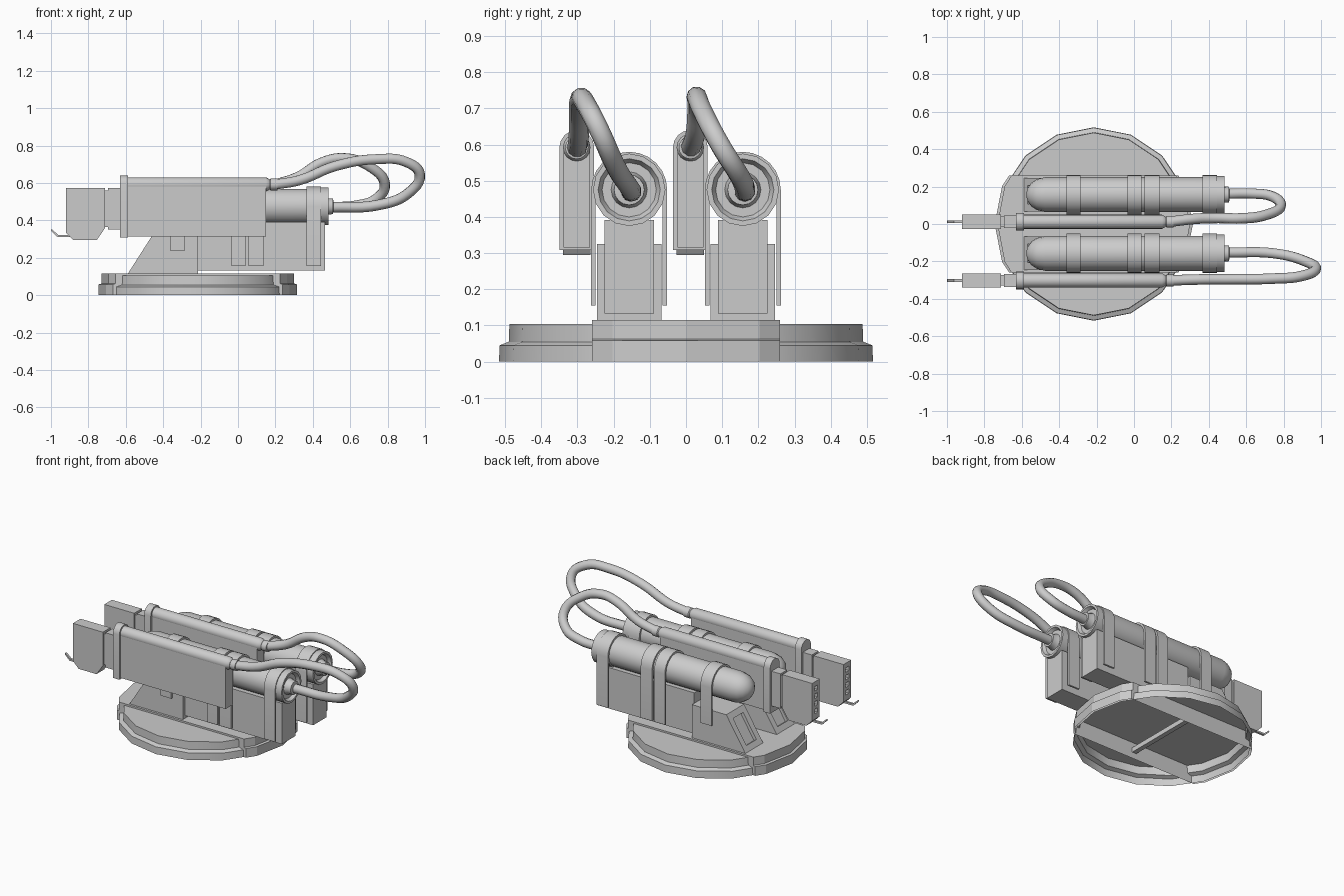
import bpy, bmesh
from math import pi, sin, cos, radians

if "Cube" in bpy.data.objects:
    bpy.data.objects.remove(bpy.data.objects["Cube"])

TANK_Z, TUBE_Z, GUN_Y = 0.475, 0.592, -0.145


def finish(name, bm, smooth=False, recalc=True):
    if recalc:
        bmesh.ops.recalc_face_normals(bm, faces=bm.faces)
    me = bpy.data.meshes.new(name)
    bm.to_mesh(me)
    bm.free()
    ob = bpy.data.objects.new(name, me)
    bpy.context.collection.objects.link(ob)
    if smooth:
        bpy.ops.object.select_all(action='DESELECT')
        ob.select_set(True)
        bpy.context.view_layer.objects.active = ob
        bpy.ops.object.shade_smooth_by_angle(angle=radians(35))
    return ob


def loft(name, rings, smooth=False, caps=(True, True)):
    """Skin a list of equal-length closed rings."""
    bm = bmesh.new()
    vs = [[bm.verts.new(p) for p in r] for r in rings]
    n = len(rings[0])
    for a, b in zip(vs, vs[1:]):
        for i in range(n):
            j = (i + 1) % n
            bm.faces.new((a[i], a[j], b[j], b[i]))
    if caps[0]:
        bm.faces.new(vs[0][::-1])
    if caps[1]:
        bm.faces.new(vs[-1])
    # rings counter-clockwise along the sweep already face outwards
    return finish(name, bm, smooth, recalc=all(caps))


def prism(name, pts, axis, lo, hi, smooth=False):
    put = {'x': lambda u, v, w: (w, u, v), 'y': lambda u, v, w: (u, w, v)}[axis]
    return loft(name, [[put(u, v, w) for u, v in pts] for w in (lo, hi)], smooth)


def box(name, x0, x1, y0, y1, z0, z1):
    return prism(name, [(x0, z0), (x1, z0), (x1, z1), (x0, z1)], 'y', y0, y1)


def lathe_x(name, profile, y, z, n=16):
    """Revolve (x, radius) points around a line along x."""
    rings = [[(x, y + r * cos(2 * pi * i / n), z + r * sin(2 * pi * i / n))
              for i in range(n)] for x, r in profile]
    return loft(name, rings, True)


def arch(y, z, r, foot, n=12):
    """Outline of an upside-down U, from one foot to the other."""
    arc = [(y + r * cos(pi * i / n), z + r * sin(pi * i / n)) for i in range(n + 1)]
    return [(y + r, foot)] + arc + [(y - r, foot)]


def hose(name, pts, y):
    cu = bpy.data.curves.new(name, 'CURVE')
    cu.dimensions = '3D'
    cu.bevel_depth, cu.bevel_resolution, cu.resolution_u = 0.028, 3, 6
    sp = cu.splines.new('BEZIER')
    sp.bezier_points.add(len(pts) - 1)
    for bp, (px, py, pz) in zip(sp.bezier_points, pts):
        bp.co = (px, y + py, pz)
        bp.handle_left_type = bp.handle_right_type = 'AUTO'
    ob = bpy.data.objects.new(name, cu)
    bpy.context.collection.objects.link(ob)


# Base: open-bottomed sixteen-sided dish with a stepped rim
CX = -0.215
loft("base_dish", [[(CX + r * cos(i * pi / 8), r * sin(i * pi / 8), z) for i in range(16)]
                   for r, z in ((0.517, 0), (0.515, 0.045), (0.49, 0.055), (0.488, 0.104))],
     True, (False, True))

# Raised band across the middle of the base
half = [(0.452, -0.26), (0.49, -0.203), (0.53, 0), (0.49, 0.203), (0.452, 0.26)]
outline = half + [(-x, -y) for x, y in half]
loft("base_band", [[(CX + x * s, y, z) for x, y in outline]
                   for s, z in ((1, 0), (1, 0.058), (0.972, 0.062), (0.972, 0.115))],
     False, (False, True))
box("base_crossbar", -0.235, -0.205, -0.26, 0.26, 0.04, 0.07)

LONG = [(0.19, GUN_Y, 0.59), (0.33, -0.14, 0.615), (0.52, -0.138, 0.69), (0.74, -0.135, 0.727),
        (0.9, -0.12, 0.712), (0.972, -0.085, 0.645), (0.91, -0.04, 0.545),
        (0.75, 0.0, 0.482), (0.5, 0.005, TANK_Z - 0.005)]
SHORT = [(0.19, GUN_Y, 0.59), (0.32, -0.13, 0.632), (0.45, -0.125, 0.71), (0.57, -0.127, 0.732),
         (0.7, -0.11, 0.69), (0.785, -0.06, 0.595), (0.74, -0.01, 0.515),
         (0.63, 0.006, 0.478), (0.5, 0.005, TANK_Z - 0.005)]

for side, c, path in (("front", -0.157, LONG), ("rear", 0.157, SHORT)):
    g = c + GUN_Y

    # Pedestal under the tank
    box(side + "_pedestal", -0.215, 0.465, c - 0.068, c + 0.068, 0.133, 0.392)

    # Sloped support block with a slot sunk into its slanted face
    wedge = prism(side + "_wedge", [(-0.59, 0.113), (-0.215, 0.113), (-0.215, 0.325), (-0.455, 0.325)],
                  'y', c - 0.089, c + 0.089)
    bm = bmesh.new()
    bm.from_mesh(wedge.data)
    bm.normal_update()
    slope = [f for f in bm.faces if f.normal.x < -0.5]
    bmesh.ops.inset_region(bm, faces=slope, thickness=0.055)
    bmesh.ops.inset_region(bm, faces=slope, thickness=0.0005, depth=-0.02)
    bm.to_mesh(wedge.data)
    bm.free()

    # Gas tank with domed nose and collared end
    lathe_x(side + "_tank", [(-0.575, 0.012), (-0.568, 0.036), (-0.55, 0.062), (-0.52, 0.082),
                             (-0.475, 0.093), (0.365, 0.093), (0.366, 0.1), (0.485, 0.1),
                             (0.485, 0.086), (0.465, 0.075), (0.465, 0.05), (0.485, 0.043),
                             (0.508, 0.042), (0.51, 0.028)], c, TANK_Z)

    # Straps over the tank
    for k, (x0, x1, foot) in enumerate(((-0.362, -0.285, 0.235), (-0.035, 0.04, 0.155),
                                        (0.055, 0.135, 0.155), (0.365, 0.443, 0.155))):
        prism(f"{side}_strap_{k + 1}",
              arch(c, TANK_Z, 0.105, foot) + arch(c, TANK_Z, 0.0925, foot)[::-1],
              'x', x0, x1, True)

    # Flat body, top tube and front flange
    box(side + "_body", -0.59, 0.15, g - 0.036, g + 0.036, 0.315, 0.59)
    lathe_x(side + "_top_tube", [(-0.6, 0.038), (0.15, 0.038), (0.165, 0.03), (0.17, 0.026),
                                 (0.175, 0.032), (0.21, 0.032), (0.212, 0.026)], g, TUBE_Z)
    prism(side + "_flange", arch(g, 0.592, 0.048, 0.308, 8), 'x', -0.632, -0.587, True)

    # Muzzle necks
    box(side + "_neck", -0.695, -0.63, g - 0.034, g + 0.034, 0.352, 0.572)
    box(side + "_inner_neck", -0.715, -0.69, g - 0.028, g + 0.028, 0.365, 0.56)

    # Muzzle block with a column of holes
    muzzle = prism(side + "_muzzle", [(-0.92, 0.335), (-0.88, 0.295), (-0.755, 0.295), (-0.71, 0.36),
                                      (-0.71, 0.573), (-0.92, 0.573)], 'y', g - 0.038, g + 0.038)
    for k in range(4):
        z = 0.385 + 0.048 * k
        cut = box(f"{side}_hole_cutter_{k + 1}", -0.95, -0.89, g - 0.016, g + 0.016, z - 0.014, z + 0.014)
        cut.hide_render = True
        cut.hide_set(True)
        mod = muzzle.modifiers.new("hole", 'BOOLEAN')
        mod.operation, mod.object, mod.solver = 'DIFFERENCE', cut, 'EXACT'

    # Bent igniter wire under the muzzle
    prism(side + "_igniter", [(-0.87, 0.312), (-0.87, 0.323), (-0.962, 0.323), (-0.996, 0.353),
                              (-1.0, 0.345), (-0.966, 0.312)], 'y', g - 0.007, g + 0.007)

    # Hose from the tube to the tank
    hose(side + "_hose", path, c)
